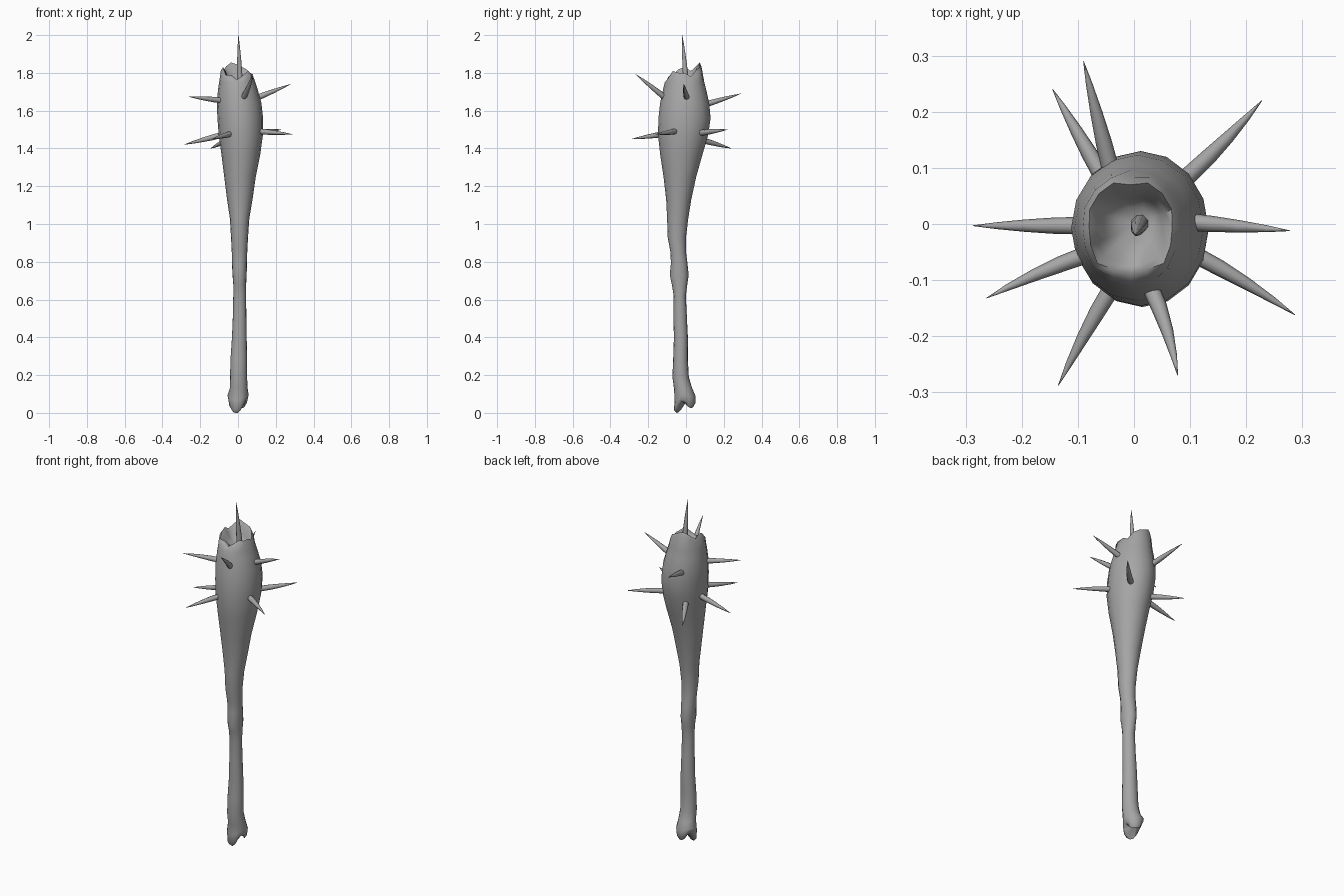
import bpy, bmesh, math
from mathutils import Vector

N = 16
grey = bpy.data.materials.new("dark_bone")
grey.diffuse_color = (0.38, 0.38, 0.38, 1)


def loft(name, rings, angle=75):
    """Skin a list of closed point rings, capping both ends with a fan."""
    bm = bmesh.new()
    loops = [[bm.verts.new(p) for p in ring] for ring in rings]
    n = len(rings[0])
    for a, b in zip(loops, loops[1:]):
        for i in range(n):
            j = (i + 1) % n
            bm.faces.new((a[i], a[j], b[j], b[i]))
    for lp in (loops[0], loops[-1]):
        mid = bm.verts.new(sum((v.co for v in lp), Vector()) / n)
        for i in range(n):
            bm.faces.new((lp[i], lp[(i + 1) % n], mid))
    bmesh.ops.recalc_face_normals(bm, faces=bm.faces)
    mesh = bpy.data.meshes.new(name)
    bm.to_mesh(mesh)
    bm.free()
    mesh.materials.append(grey)
    obj = bpy.data.objects.new(name, mesh)
    bpy.context.collection.objects.link(obj)
    bpy.context.view_layer.objects.active = obj
    obj.select_set(True)
    bpy.ops.object.shade_smooth_by_angle(angle=math.radians(angle))
    obj.select_set(False)
    return obj


def ring(z, x0, x1, y0, y1, notch=0, tilt=0, heights=None, wave=0):
    """Oval ring; notch raises its two sides, tilt its back, wave ripples its radius."""
    pts = []
    for i in range(N):
        a = 2 * math.pi * i / N
        c, s = math.cos(a), math.sin(a)
        h = heights[i] if heights else 0
        k = 1 + wave * math.cos(4 * a + math.pi) + wave * 0.7 * math.sin(7 * a)
        pts.append(Vector(((x0 + x1) / 2 + k * c * (x1 - x0) / 2,
                           (y0 + y1) / 2 + k * s * (y1 - y0) / 2,
                           z + notch * math.cos(a + 0.4) ** 4 + tilt * s + h)))
    return pts


# club: split knuckle at the foot, thin shaft, swollen head
rings = [
    ring(0.060, -0.02, 0.02, -0.014, 0.020, 0.01, 0.005),
    ring(0.022, -0.037, 0.037, -0.05, 0.037, 0.05, 0.014),
    ring(0.040, -0.05, 0.05, -0.064, 0.05, 0.045, 0.018),
    ring(0.085, -0.056, 0.056, -0.060, 0.050, 0.018, 0.01),
    ring(0.135, -0.043, 0.051, -0.064, 0.032),
]
profile = [
    (0.19, -0.042, 0.048, -0.072, 0.015), (0.28, -0.04, 0.048, -0.068, 0.01),
    (0.40, -0.032, 0.046, -0.064, 0.01), (0.52, -0.027, 0.044, -0.067, 0.004),
    (0.62, -0.025, 0.043, -0.065, -0.001), (0.68, -0.025, 0.043, -0.075, 0.007),
    (0.73, -0.029, 0.046, -0.086, 0.014), (0.79, -0.032, 0.047, -0.08, 0.008),
    (0.85, -0.033, 0.049, -0.082, 0.0), (0.93, -0.037, 0.053, -0.097, 0.0),
    (1.03, -0.043, 0.06, -0.1, 0.012), (1.13, -0.058, 0.077, -0.105, 0.028),
    (1.25, -0.073, 0.094, -0.119, 0.054), (1.37, -0.088, 0.118, -0.137, 0.088),
    (1.47, -0.102, 0.132, -0.148, 0.117), (1.56, -0.109, 0.133, -0.146, 0.130),
    (1.64, -0.112, 0.124, -0.137, 0.123), (1.71, -0.106, 0.105, -0.122, 0.107),
    (1.75, -0.1, 0.092, -0.112, 0.097),
]
rings += [ring(*p) for p in profile]

# broken rim with a lumpy rounded lip, then the hollow
rim = [0, -0.02, 0.015, 0.03, 0.045, 0.055, 0.035, 0.01,
       0.03, 0.02, -0.01, -0.01, -0.035, -0.015, 0.01, 0]


def rise(f):
    return [h * f for h in rim]


rings += [
    ring(1.785, -0.094, 0.082, -0.104, 0.088, heights=rise(0.85), wave=0.03),
    ring(1.800, -0.084, 0.072, -0.090, 0.077, heights=rim, wave=0.05),
    ring(1.788, -0.070, 0.060, -0.074, 0.062, heights=rise(0.8), wave=0.06),
    ring(1.765, -0.056, 0.052, -0.060, 0.050, heights=rise(0.4), wave=0.04),
    ring(1.748, -0.025, 0.035, -0.03, 0.03),
]
club = loft("bone_club", rings)

# rest the foot exactly on the ground
low = min(v.co.z for v in club.data.vertices)
for v in club.data.vertices:
    if v.co.z < 0.2:
        v.co.z -= low * (1 - max(v.co.z, 0) / 0.2)


def spike(name, base, tip, bow=0.0, sides=8):
    """Tapered thorn from base to tip, rooted inside the head, with a side bow."""
    base, tip = Vector(base), Vector(tip)
    d = (tip - base).normalized()
    q = d.to_track_quat('Z', 'Y')
    side = d.cross(Vector((0, 0, 1)))
    base = base - d * 0.03
    out = []
    for t, r in ((0, 0.016), (0.3, 0.0145), (0.55, 0.011), (0.8, 0.006), (1, 0.0006)):
        c = base.lerp(tip, t) + side * bow * 4 * t * (1 - t)
        turn = [2 * math.pi * k / sides for k in range(sides)]
        out.append([c + q @ Vector((r * math.cos(a), r * math.sin(a), 0)) for a in turn])
    loft(name, out)


# thorns around the head: base, tip, bow
spikes = [
    ((-0.045, 0.11, 1.635), (-0.09, 0.29, 1.69), 0),
    ((-0.065, 0.10, 1.44), (-0.145, 0.24, 1.40), 0),
    ((0.11, 0.10, 1.485), (0.228, 0.22, 1.50), 0.003),
    ((-0.11, -0.003, 1.465), (-0.287, -0.003, 1.42), 0),
    ((0.105, 0.003, 1.67), (0.278, -0.012, 1.74), 0),
    ((-0.095, -0.06, 1.655), (-0.263, -0.132, 1.675), 0.004),
    ((0.115, -0.06, 1.49), (0.287, -0.162, 1.475), -0.004),
    ((0.03, -0.12, 1.675), (0.078, -0.27, 1.795), -0.008),
    ((-0.045, -0.125, 1.475), (-0.135, -0.288, 1.45), 0.003),
    ((0.01, 0.0, 1.76), (0.002, -0.02, 2.0), 0),
]
for i, (b, t, bow) in enumerate(spikes):
    spike(f"spike_{i + 1}", b, t, bow)
